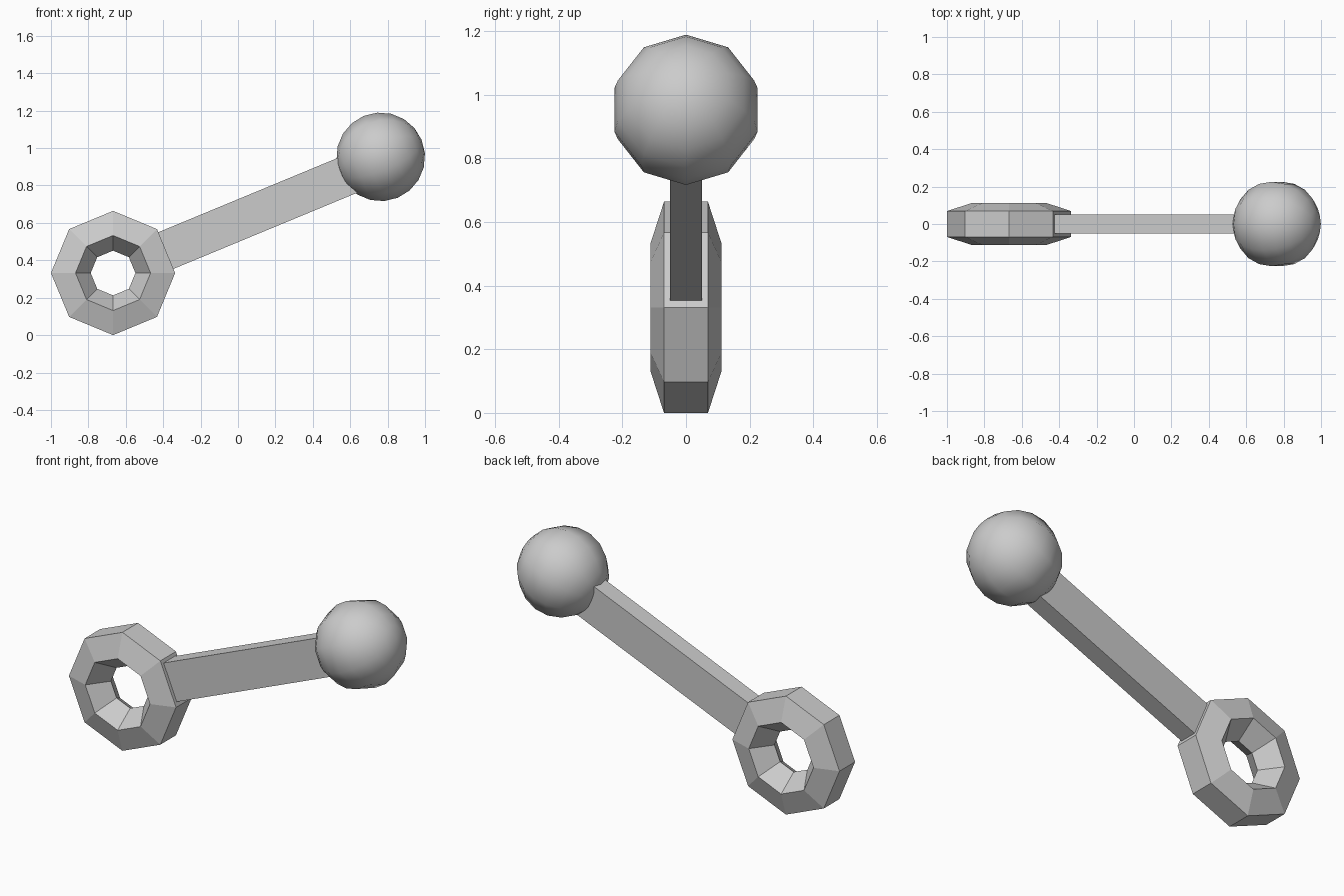
import bpy, bmesh
from math import sin, cos, pi, radians
from mathutils import Matrix, Vector

if "Cube" in bpy.data.objects:
    bpy.data.objects.remove(bpy.data.objects["Cube"])

TILT = radians(22.5)


def lathe(name, profile, steps, closed, matrix):
    """Revolve (radius, height) points about local z, starting at local x."""
    bm = bmesh.new()
    rings = []
    for i in range(steps):
        a = 2 * pi * i / steps
        rings.append([bm.verts.new((r * cos(a), r * sin(a), h)) for r, h in profile])
    n = len(profile)
    for i in range(steps):
        p, q = rings[i], rings[(i + 1) % steps]
        for j in range(n if closed else n - 1):
            k = (j + 1) % n
            bm.faces.new((p[j], q[j], q[k], p[k]))
    bmesh.ops.remove_doubles(bm, verts=bm.verts, dist=1e-5)
    bmesh.ops.recalc_face_normals(bm, faces=bm.faces)
    mesh = bpy.data.meshes.new(name)
    bm.to_mesh(mesh)
    bm.free()
    ob = bpy.data.objects.new(name, mesh)
    bpy.context.collection.objects.link(ob)
    ob.matrix_world = matrix
    return ob


# Octagonal ring with a pentagonal cross-section, facing the front
ring_center = Vector((-0.668, 0, 0.332))
major, minor = 0.237, 0.1175
pentagon = [(major + minor * cos(radians(36 + 72 * i)),
             minor * sin(radians(36 + 72 * i))) for i in range(5)]
lathe("ring", pentagon, 8, True,
      Matrix.Translation(ring_center) @ Matrix.Rotation(pi / 2, 4, 'X'))

# Smooth ball with its poles along the rod
R = 0.237
arc = [(R * sin(pi * i / 10), R * cos(pi * i / 10)) for i in range(11)]
ball = lathe("ball", arc, 10, False,
             Matrix.Translation((0.763, 0, 0.953)) @ Matrix.Rotation(pi / 2 - TILT, 4, 'Y'))
for f in ball.data.polygons:
    f.use_smooth = True

# Flat rod from the ring's rim into the ball
start, end = 0.28, 1.45
mid = ring_center + Vector((cos(TILT), 0, sin(TILT))) * (start + end) / 2
bpy.ops.mesh.primitive_cube_add(size=1, location=mid + Vector((0, 0, 0.003)),
                                rotation=(0, -TILT, 0))
rod = bpy.context.object
rod.name = "rod"
rod.scale = (end - start, 0.1, 0.212)
